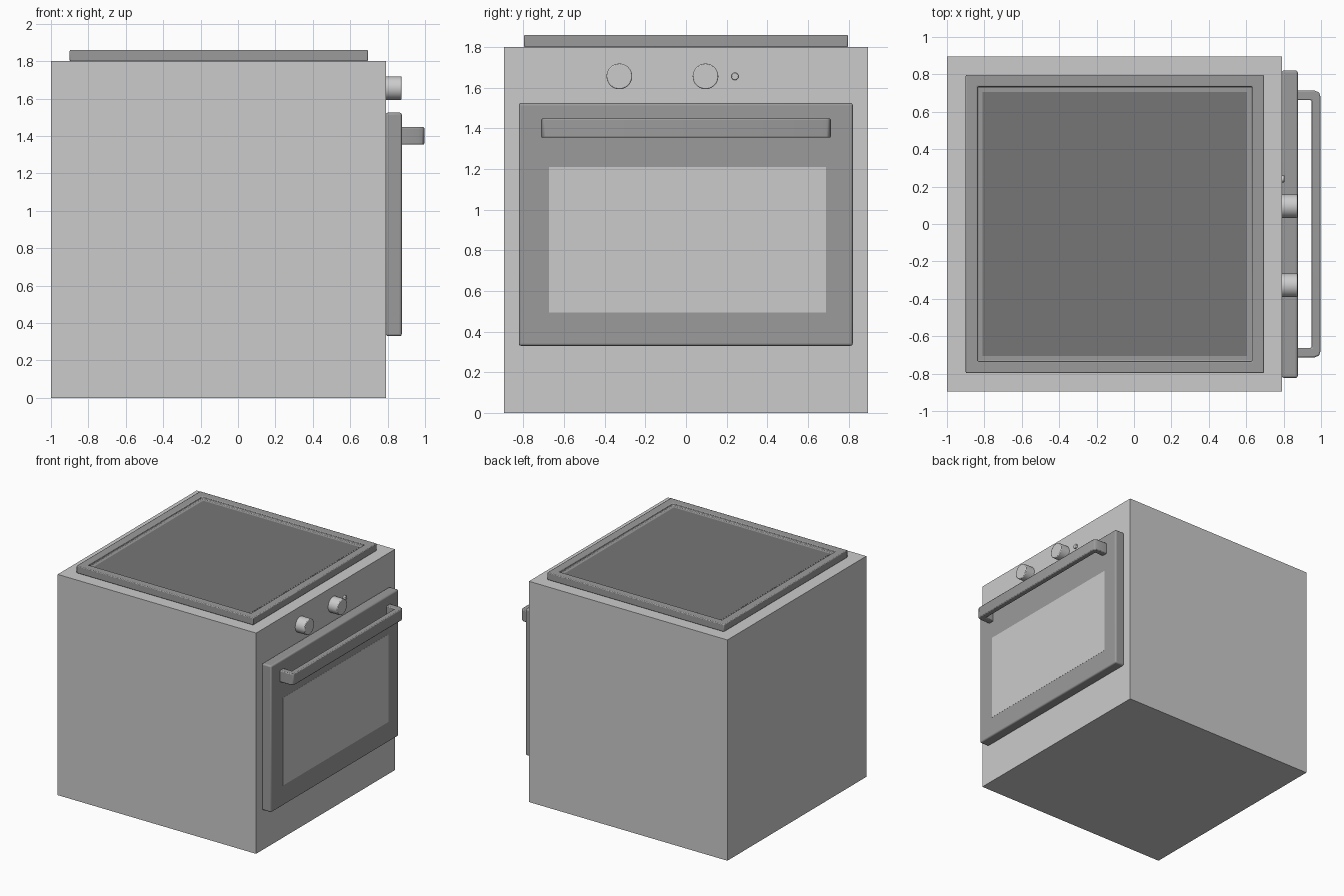
import bpy, bmesh, math

if "Cube" in bpy.data.objects:
    bpy.data.objects.remove(bpy.data.objects["Cube"])

def material(name, v):
    m = bpy.data.materials.new(name)
    m.diffuse_color = (v, v, v, 1)
    m.use_nodes = True
    m.node_tree.nodes["Principled BSDF"].inputs["Base Color"].default_value = m.diffuse_color
    return m

DARK = material("dark_enamel", 0.33)
GLASS = material("black_glass", 0.18)

def finish(ob, mat=None, bevel=0, segments=2):
    if mat:
        ob.data.materials.append(mat)
    if bevel:
        b = ob.modifiers.new("Bevel", 'BEVEL')
        b.width, b.segments = bevel, segments
        b.limit_method = 'ANGLE'
        b.angle_limit = math.radians(40)
    bpy.ops.object.select_all(action='DESELECT')
    ob.select_set(True)
    bpy.context.view_layer.objects.active = ob
    bpy.ops.object.shade_smooth_by_angle(angle=math.radians(35))
    return ob

def box(name, lo, hi, **kw):
    bpy.ops.mesh.primitive_cube_add(size=1, location=[(a + b) / 2 for a, b in zip(lo, hi)])
    ob = bpy.context.object
    ob.name = name
    ob.scale = [b - a for a, b in zip(lo, hi)]
    bpy.ops.object.transform_apply(location=False, rotation=False, scale=True)
    return finish(ob, **kw)

def knob(name, y, z, r, x1, bevel):
    x0 = 0.785
    bpy.ops.mesh.primitive_cylinder_add(vertices=48, radius=r, depth=x1 - x0,
                                        location=((x0 + x1) / 2, y, z),
                                        rotation=(0, math.pi / 2, 0))
    ob = bpy.context.object
    ob.name = name
    return finish(ob, bevel=bevel)

# Cabinet
box("oven_body", (-1, -0.895, 0), (0.79, 0.895, 1.8))

# Hob: raised frame with a shallow recess for the glass
hob = box("hob_frame", (-0.9, -0.797, 1.8), (0.695, 0.797, 1.86))
bm = bmesh.new()
bm.from_mesh(hob.data)
bm.normal_update()
top = [f for f in bm.faces if f.normal.z > 0.9]
bmesh.ops.inset_region(bm, faces=top, thickness=0.09)
floor = bmesh.ops.extrude_face_region(bm, geom=top)
bmesh.ops.delete(bm, geom=top, context='FACES_ONLY')
new_verts = [v for v in floor["geom"] if isinstance(v, bmesh.types.BMVert)]
bmesh.ops.translate(bm, verts=new_verts, vec=(0, 0, -0.021))
bmesh.ops.recalc_face_normals(bm, faces=bm.faces)
bm.to_mesh(hob.data)
bm.free()
finish(hob, mat=DARK, bevel=0.006)
box("hob_glass", (-0.809, -0.706, 1.83), (0.604, 0.706, 1.84), mat=GLASS)

# Door with a flush window
box("oven_door", (0.79, -0.823, 0.33), (0.876, 0.821, 1.525), mat=DARK, bevel=0.012, segments=3)
box("door_window", (0.87, -0.675, 0.495), (0.877, 0.688, 1.21))

# Handle: U-shaped profile extruded upwards
half = [(0.87, 0.713), (0.965, 0.713), (0.99, 0.703), (0.996, 0.685)]
inner = [(0.95, 0.662), (0.87, 0.662)]
side = half + [(x, -y) for x, y in reversed(half)]
profile = side + [(x, -y) for x, y in reversed(inner)] + inner
bm = bmesh.new()
face = bm.faces.new([bm.verts.new((x, y, 1.354)) for x, y in profile])
ext = bmesh.ops.extrude_face_region(bm, geom=[face])
bmesh.ops.translate(bm, verts=[v for v in ext["geom"] if isinstance(v, bmesh.types.BMVert)],
                    vec=(0, 0, 0.094))
bmesh.ops.recalc_face_normals(bm, faces=bm.faces)
mesh = bpy.data.meshes.new("door_handle")
bm.to_mesh(mesh)
bm.free()
handle = bpy.data.objects.new("door_handle", mesh)
bpy.context.collection.objects.link(handle)
finish(handle, mat=DARK, bevel=0.007)

# Controls
for i, y in enumerate((-0.328, 0.096)):
    knob(f"control_knob_{i + 1}", y, 1.656, 0.063, 0.874, 0.005)
knob("indicator_light", 0.241, 1.656, 0.018, 0.805, 0.004)
